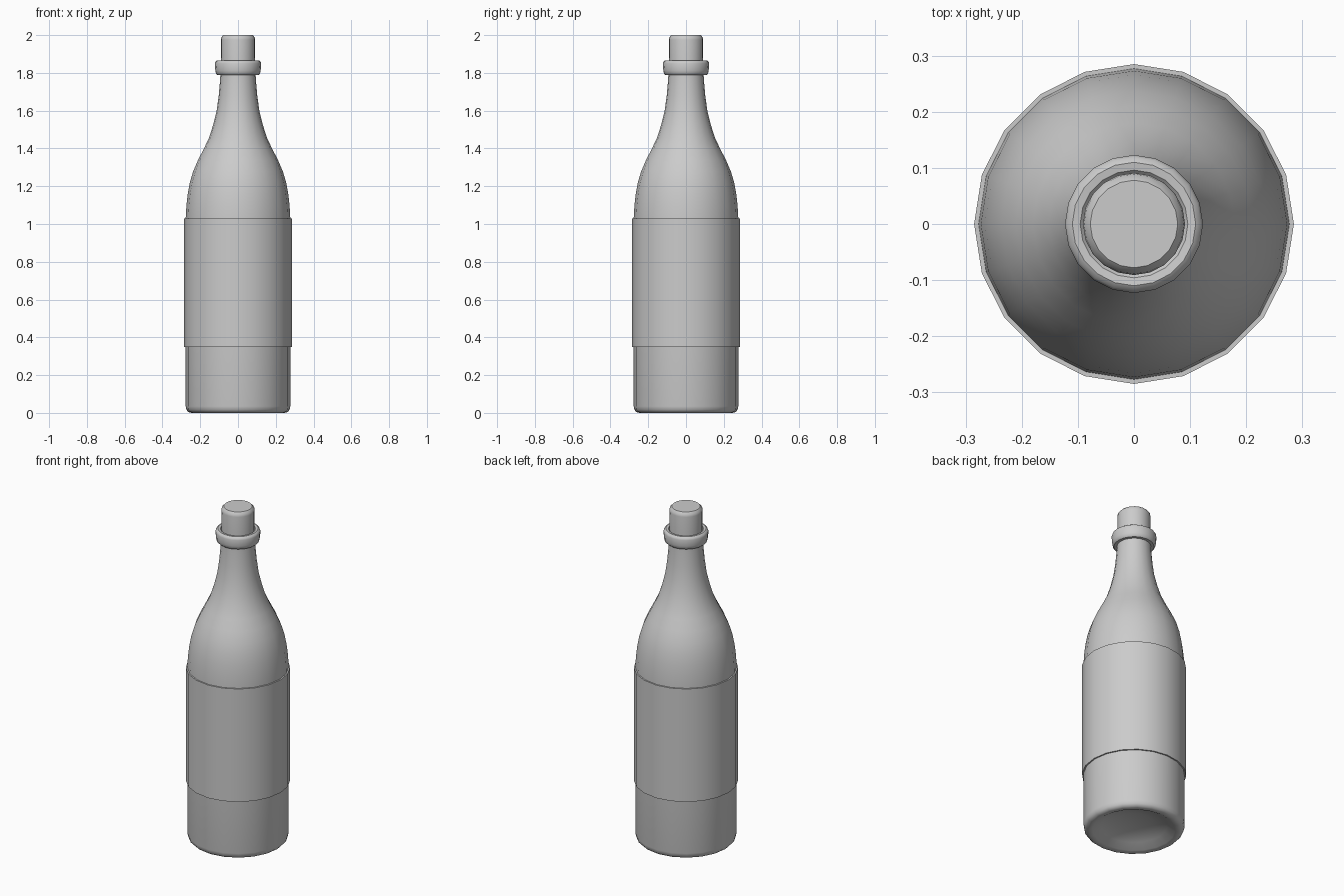
import bpy, bmesh, math

if "Cube" in bpy.data.objects:
    bpy.data.objects.remove(bpy.data.objects["Cube"])

SIDES = 20


def lathe(name, profile, closed=False, angle=40):
    """Spin an (r, z) profile around z; r = 0 makes a single pole vertex."""
    bm = bmesh.new()
    rings = []
    for r, z in profile:
        if r == 0:
            rings.append([bm.verts.new((0, 0, z))] * SIDES)
        else:
            rings.append([bm.verts.new((r * math.cos(2 * math.pi * i / SIDES),
                                        r * math.sin(2 * math.pi * i / SIDES), z))
                          for i in range(SIDES)])
    pairs = list(zip(rings, rings[1:]))
    if closed:
        pairs.append((rings[-1], rings[0]))
    for a, b in pairs:
        for i in range(SIDES):
            j = (i + 1) % SIDES
            bm.faces.new(list(dict.fromkeys((a[i], a[j], b[j], b[i]))))
    bmesh.ops.recalc_face_normals(bm, faces=bm.faces)
    mesh = bpy.data.meshes.new(name)
    bm.to_mesh(mesh)
    bm.free()
    obj = bpy.data.objects.new(name, mesh)
    bpy.context.collection.objects.link(obj)
    bpy.ops.object.select_all(action='DESELECT')
    obj.select_set(True)
    bpy.context.view_layer.objects.active = obj
    bpy.ops.object.shade_smooth_by_angle(angle=math.radians(angle))
    return obj


# Glass: hollowed base, straight body, sloping shoulder, neck
lathe("bottle_glass", [
    (0, 0.06), (0.10, 0.052), (0.18, 0.03), (0.225, 0.004), (0.245, 0),
    (0.262, 0.004), (0.273, 0.016), (0.277, 0.035), (0.277, 1.03),
    (0.273, 1.10), (0.266, 1.16), (0.255, 1.22), (0.237, 1.28),
    (0.211, 1.34), (0.180, 1.40), (0.152, 1.46), (0.130, 1.53),
    (0.113, 1.60), (0.102, 1.68), (0.095, 1.76), (0.093, 1.80),
    (0.092, 1.855), (0, 1.855)])

# Rolled lip around the mouth
lathe("lip_ring", [
    (0.088, 1.79), (0.110, 1.79), (0.117, 1.797), (0.120, 1.812),
    (0.123, 1.85), (0.119, 1.860), (0.110, 1.866), (0.096, 1.864),
    (0.088, 1.855)], closed=True)

# Wrapped paper label
lathe("label", [(0.274, 0.35), (0.285, 0.35), (0.285, 1.03), (0.274, 1.03)],
      closed=True)

# Cork stopper
lathe("cork", [(0, 1.80), (0.090, 1.80), (0.091, 1.975), (0.089, 1.988),
               (0.078, 2.0), (0, 2.0)])
